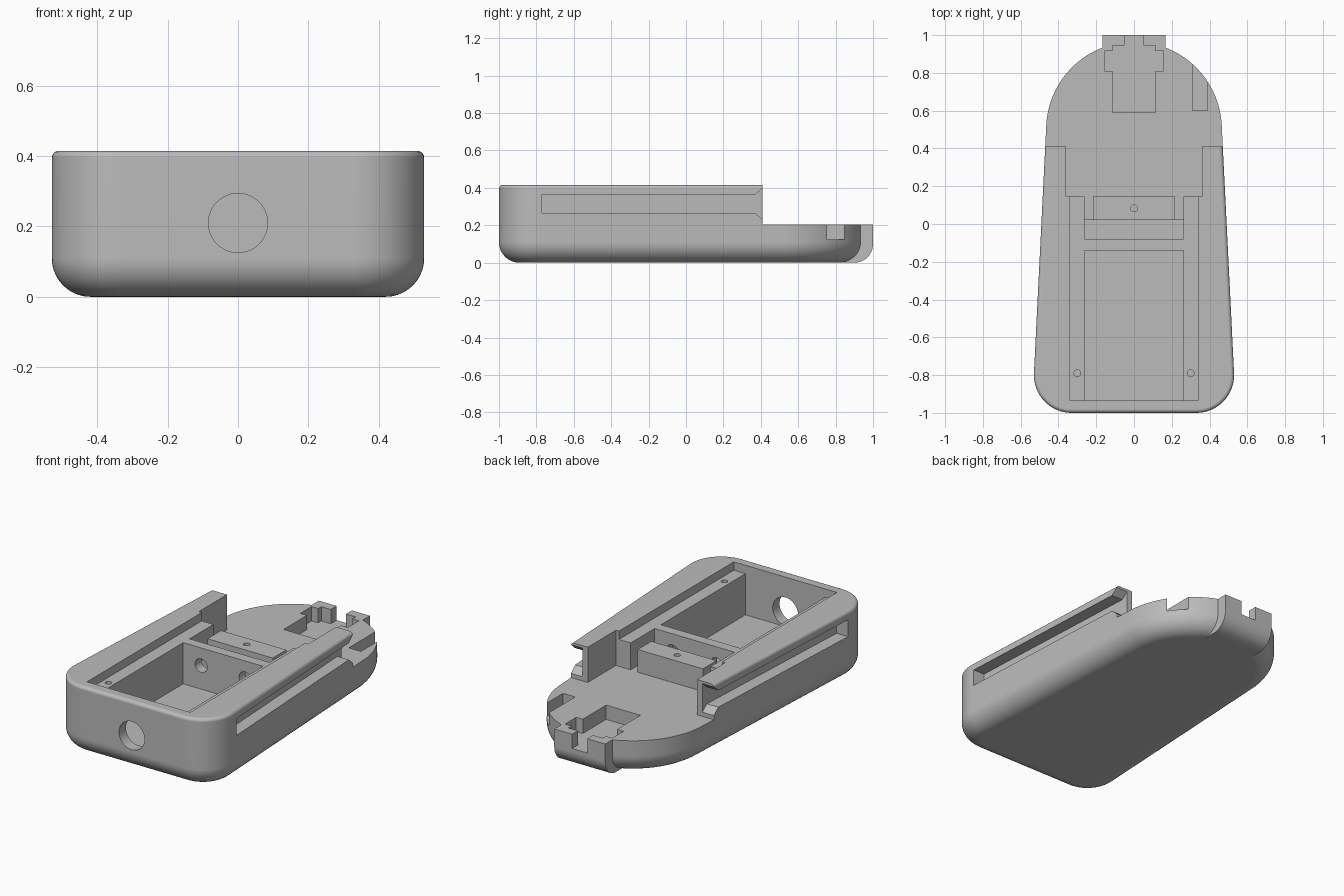
import bpy, bmesh, math

if "Cube" in bpy.data.objects:
    bpy.data.objects.remove(bpy.data.objects["Cube"])

grey = bpy.data.materials.new("plain_grey")
grey.use_nodes = True
grey.diffuse_color = (0.5, 0.5, 0.5, 1)
grey.node_tree.nodes["Principled BSDF"].inputs["Base Color"].default_value = (0.5, 0.5, 0.5, 1)


def make(name, bm):
    bmesh.ops.recalc_face_normals(bm, faces=bm.faces)
    mesh = bpy.data.meshes.new(name)
    bm.to_mesh(mesh)
    bm.free()
    mesh.materials.append(grey)
    obj = bpy.data.objects.new(name, mesh)
    bpy.context.collection.objects.link(obj)
    return obj


def loft(name, rings):
    """Closed solid through rings of points, capped at both ends."""
    bm = bmesh.new()
    loops = [[bm.verts.new(p) for p in ring] for ring in rings]
    n = len(loops[0])
    for a, b in zip(loops, loops[1:]):
        for i in range(n):
            j = (i + 1) % n
            bm.faces.new((a[i], a[j], b[j], b[i]))
    bm.faces.new(loops[0][::-1])
    bm.faces.new(loops[-1])
    return make(name, bm)


def box(name, x0, x1, y0, y1, z0, z1):
    corners = [(x0, y0), (x1, y0), (x1, y1), (x0, y1)]
    return loft(name, [[(x, y, z) for x, y in corners] for z in (z0, z1)])


def rod(name, centre, radius, length, axis, sides=48):
    rings = []
    for s in (-length / 2, length / 2):
        ring = []
        for i in range(sides):
            t = math.tau * i / sides
            a, b = radius * math.cos(t), radius * math.sin(t)
            off = (a, s, b) if axis == "y" else (a, b, s)
            ring.append([c + o for c, o in zip(centre, off)])
        rings.append(ring)
    return loft(name, rings)


def combine(target, tool, operation="DIFFERENCE"):
    mod = target.modifiers.new("cut", "BOOLEAN")
    mod.operation = operation
    mod.solver = "EXACT"
    mod.object = tool
    bpy.context.view_layer.objects.active = target
    bpy.ops.object.modifier_apply(modifier=mod.name)
    bpy.data.objects.remove(tool)


# Tapered outline: two small front corner arcs and one large rear arc
TILT = math.radians(2.87)


def outline(inset, z):
    arcs = [(0.33, -0.8, 0.2, -math.pi / 2, TILT, 16),
            (0, 0.5, 0.465, TILT, math.pi - TILT, 64),
            (-0.33, -0.8, 0.2, math.pi - TILT, math.pi * 1.5, 16)]
    pts = []
    for cx, cy, r, t0, t1, n in arcs:
        for i in range(n + 1):
            t = t0 + (t1 - t0) * i / n
            pts.append((cx + (r - inset) * math.cos(t), cy + (r - inset) * math.sin(t), z))
    return pts


# Main shell with a wide lower rounding and a fine upper one
HEIGHT, DECK, LEDGE, FLOOR = 0.415, 0.205, 0.365, 0.12
R_LOW, R_TOP = 0.11, 0.02
rings = []
for i in range(11):
    t = math.pi / 2 * i / 10
    rings.append(outline(R_LOW * (1 - math.sin(t)), R_LOW * (1 - math.cos(t))))
for i in range(6):
    t = math.pi / 2 * i / 5
    rings.append(outline(R_TOP * (1 - math.cos(t)), HEIGHT - R_TOP + R_TOP * math.sin(t)))
shell = loft("shell", rings)

# Rear tab with a rounded lower end
profile = [(0.6, 0.3), (0.6, 0)]
for i in range(11):
    t = math.pi / 2 * i / 10
    profile.append((0.9 + 0.1 * math.sin(t), 0.1 - 0.1 * math.cos(t)))
profile.append((1.0, 0.3))
tab = loft("rear_tab", [[(x, y, z) for y, z in profile] for x in (-0.168, 0.168)])
combine(shell, tab, "UNION")

# Open deck, channel, lid recess, bays and rear pocket: x0, x1, y0, y1, bottom
pockets = [
    (-0.8, 0.8, 0.41, 1.2, DECK),
    (-0.36, 0.36, 0.145, 0.5, DECK),
    (-0.34, 0.34, -0.935, 0.16, LEDGE),
    (-0.263, 0.263, 0.01, 0.16, DECK),
    (-0.263, 0.263, -0.08, 0.02, FLOOR),
    (-0.263, 0.263, -0.935, -0.14, FLOOR),
    (-0.113, 0.113, 0.59, 0.945, FLOOR),
    (-0.156, 0.156, 0.81, 0.915, FLOOR),
    (-0.05, 0.05, 0.93, 1.1, FLOOR),
    (0.31, 0.39, 0.6, 1.1, 0.125),
]
for x0, x1, y0, y1, bottom in pockets:
    combine(shell, box("cutter", x0, x1, y0, y1, bottom, 0.6))

# Front cable hole, bridge holes and ledge screw holes
combine(shell, rod("cutter", (0, -0.97, 0.21), 0.084, 0.2, "y", 64))
for side in (-1, 1):
    combine(shell, rod("cutter", (side * 0.145, -0.11, 0.26), 0.04, 0.1, "y"))
    combine(shell, rod("cutter", (side * 0.3, -0.79, LEDGE), 0.018, 0.16, "z", 24))

# Outer side rails, flared at the rear end and following the taper
rail = [(-0.77, 0.265), (0.37, 0.265), (0.41, 0.23), (0.46, 0.23),
        (0.46, 0.4), (0.41, 0.4), (0.37, 0.365), (-0.77, 0.365)]
for side in (-1, 1):
    rings = [[(side * (0.49 - 0.05 * y + off), y, z) for y, z in rail] for off in (-0.075, 0.1)]
    combine(shell, loft("cutter", rings))

# Mounting block with its screw hole
block = box("mounting_block", -0.215, 0.215, 0.02, 0.148, DECK, 0.34)
combine(block, rod("cutter", (0, 0.083, 0.34), 0.018, 0.16, "z", 24))

# Smooth roundings, crisp edges
for obj in (shell, block):
    bpy.ops.object.select_all(action="DESELECT")
    obj.select_set(True)
    bpy.context.view_layer.objects.active = obj
    bpy.ops.object.shade_smooth_by_angle(angle=math.radians(30))
    weighted = obj.modifiers.new("even_shading", "WEIGHTED_NORMAL")
    weighted.keep_sharp = True
